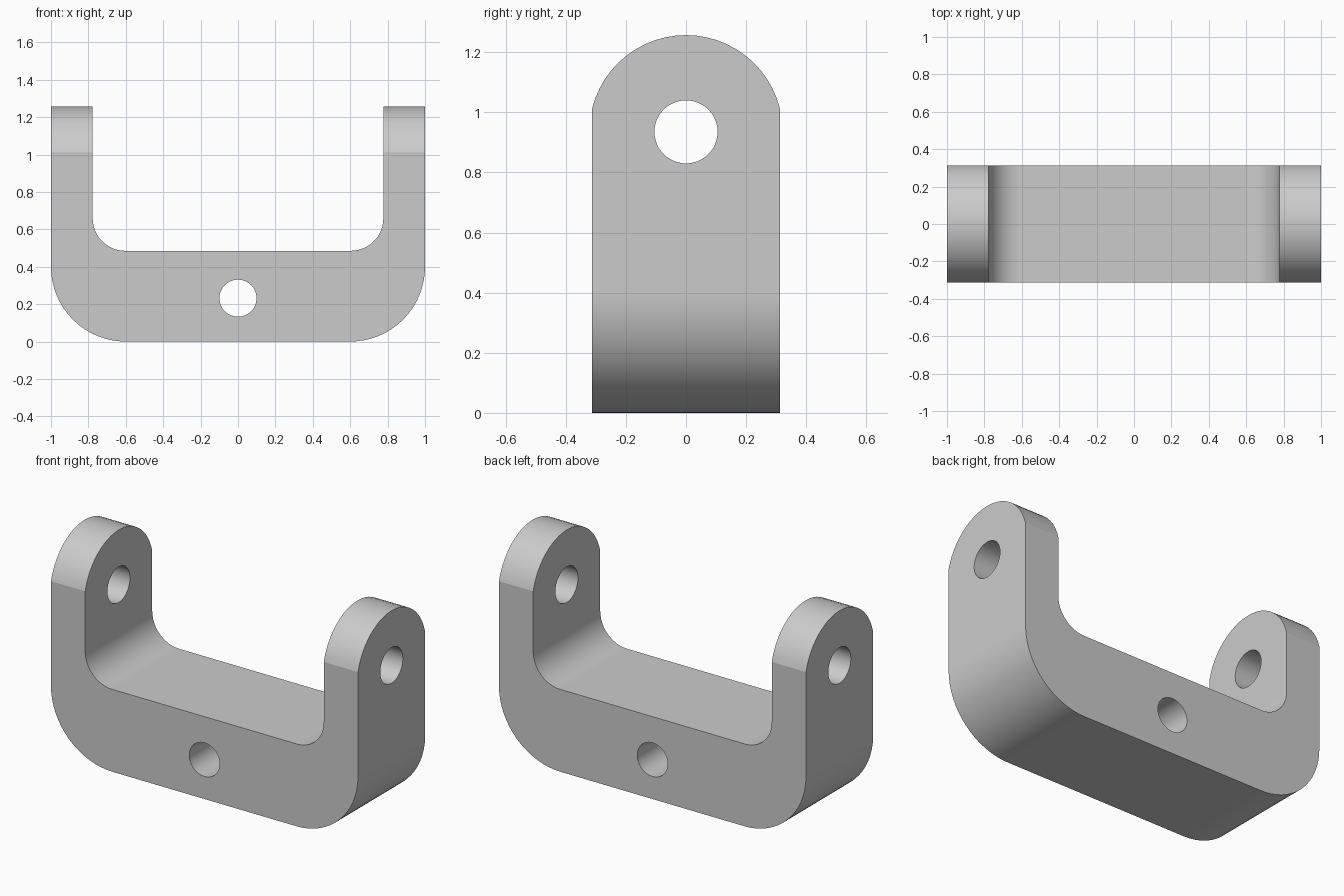
import bpy
import bmesh
from math import sin, cos, pi, asin
from mathutils import Vector

cube = bpy.data.objects.get("Cube")
if cube:
    bpy.data.objects.remove(cube, do_unlink=True)

HALF_DEPTH = 0.312
ARM_INNER = 0.777
FLOOR_TOP = 0.485
PIN_Z = 0.935
LUG_RADIUS = 0.322

steel = bpy.data.materials.new("light grey")
steel.use_nodes = True
grey = (0.6, 0.6, 0.6, 1)
steel.diffuse_color = grey
steel.node_tree.nodes["Principled BSDF"].inputs["Base Color"].default_value = grey


def arc(cu, cv, r, start, end, steps):
    """Points along an arc from start to end angle."""
    angles = [start + (end - start) * i / steps for i in range(steps + 1)]
    return [(cu + r * cos(a), cv + r * sin(a)) for a in angles]


def prism(name, outline, axis, half):
    """Extrude a (horizontal, z) outline symmetrically along x or y."""
    bm = bmesh.new()

    def place(u, z, d):
        return Vector((u, d, z)) if axis == "y" else Vector((d, u, z))

    face = bm.faces.new([bm.verts.new(place(u, z, -half)) for u, z in outline])
    grown = bmesh.ops.extrude_face_region(bm, geom=[face])["geom"]
    moved = [v for v in grown if isinstance(v, bmesh.types.BMVert)]
    bmesh.ops.translate(bm, verts=moved, vec=place(0, 0, 2 * half))
    bmesh.ops.recalc_face_normals(bm, faces=bm.faces)
    mesh = bpy.data.meshes.new(name)
    bm.to_mesh(mesh)
    bm.free()
    mesh.materials.append(steel)
    obj = bpy.data.objects.new(name, mesh)
    bpy.context.collection.objects.link(obj)
    return obj


# U-shaped front profile: right half, then mirrored
half = arc(0.6, 0.4, 0.4, -pi / 2, 0, 16)
half += [(1, 1.5), (ARM_INNER, 1.5)]
half += arc(ARM_INNER - 0.175, FLOOR_TOP + 0.175, 0.175, 0, -pi / 2, 12)
outline = half + [(-x, z) for x, z in reversed(half)]
bracket = prism("clevis_bracket", outline, "y", 0.5)

# Side profile: straight edges with a rounded lug top
edge = asin(HALF_DEPTH / LUG_RADIUS)
side = [(-HALF_DEPTH, -0.2), (HALF_DEPTH, -0.2)]
side += arc(0, PIN_Z, LUG_RADIUS, pi / 2 - edge, pi / 2 + edge, 24)
lug_shape = prism("lug_cutter", side, "x", 1.3)

# Pin hole through both arms and mounting hole through the base
pin_hole = prism("pin_hole_cutter", arc(0, PIN_Z, 0.105, 0, 2 * pi, 48)[:-1], "x", 1.3)
base_hole = prism("base_hole_cutter", arc(0, 0.232, 0.099, 0, 2 * pi, 48)[:-1], "y", 1)

bpy.ops.object.select_all(action="DESELECT")
bracket.select_set(True)
bpy.context.view_layer.objects.active = bracket

for cutter, operation in ((lug_shape, "INTERSECT"), (pin_hole, "DIFFERENCE"),
                          (base_hole, "DIFFERENCE")):
    cutter.hide_render = True
    mod = bracket.modifiers.new(cutter.name, "BOOLEAN")
    mod.operation = operation
    mod.solver = "EXACT"
    mod.object = cutter
    bpy.ops.object.modifier_apply(modifier=mod.name)
    bpy.data.objects.remove(cutter, do_unlink=True)

# Smooth the curved walls while keeping the machined edges crisp
bpy.ops.object.shade_smooth_by_angle(angle=pi / 15)
weighted = bracket.modifiers.new("clean_normals", "WEIGHTED_NORMAL")
weighted.keep_sharp = True
